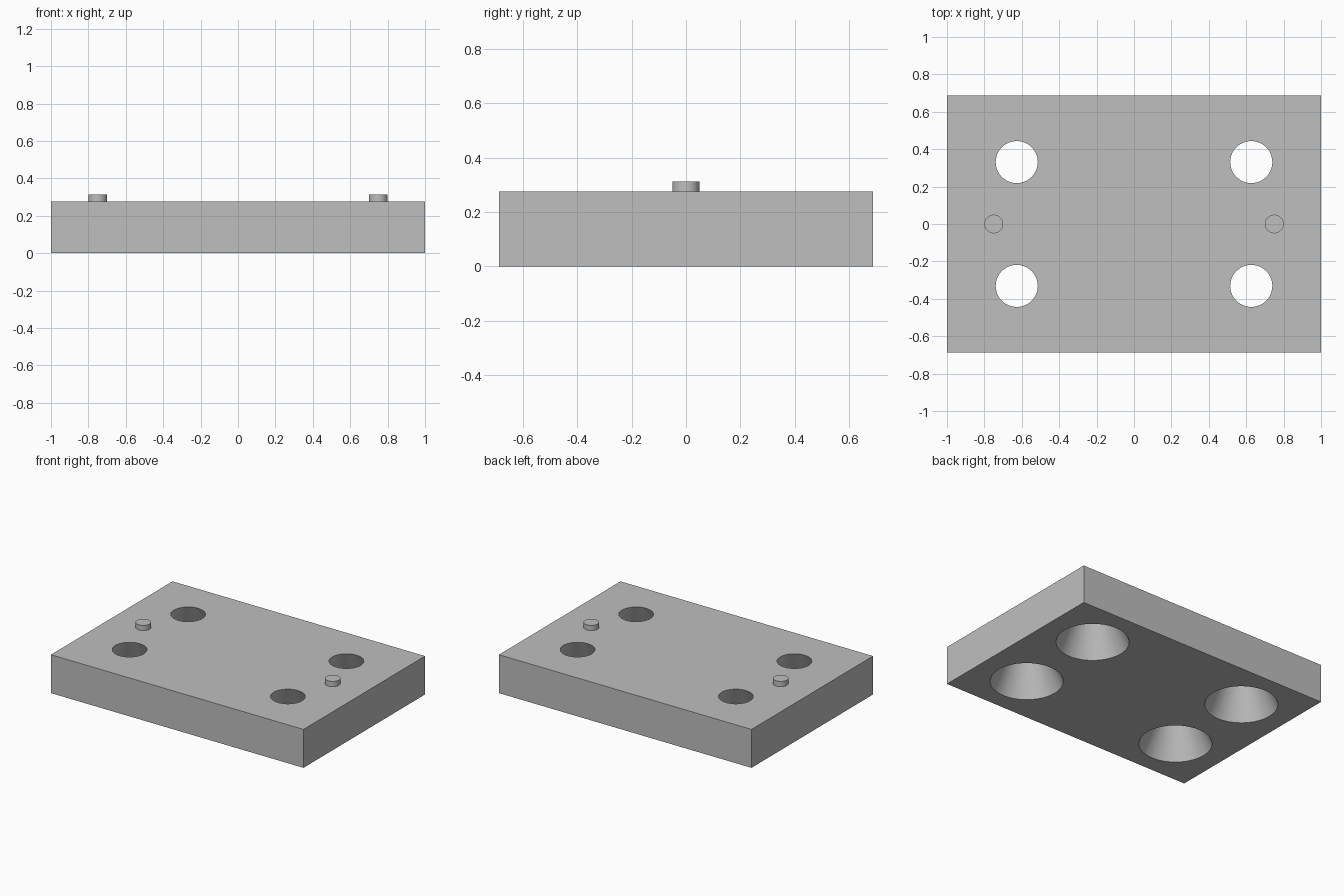
import bpy
import math

if "Cube" in bpy.data.objects:
    bpy.data.objects.remove(bpy.data.objects["Cube"])

grey = bpy.data.materials.new("plain_grey")
grey.diffuse_color = (0.52, 0.52, 0.52, 1)
grey.use_nodes = True
grey.node_tree.nodes["Principled BSDF"].inputs["Base Color"].default_value = grey.diffuse_color

PLATE_H = 0.275
PEG_TOP = 0.3125
HOLE_TOP, HOLE_BOTTOM = 0.1125, 0.2365


def cone(name, x, y, z0, z1, r0, r1, sides=64):
    bpy.ops.mesh.primitive_cone_add(vertices=sides, radius1=r0, radius2=r1,
                                    depth=z1 - z0, location=(x, y, (z0 + z1) / 2))
    ob = bpy.context.object
    ob.name = name
    ob.data.materials.append(grey)
    return ob


def smooth(ob):
    bpy.ops.object.select_all(action='DESELECT')
    ob.select_set(True)
    bpy.context.view_layer.objects.active = ob
    bpy.ops.object.shade_smooth_by_angle(angle=math.radians(30))


# Rectangular base plate
bpy.ops.mesh.primitive_cube_add(size=1, location=(0, 0, PLATE_H / 2))
plate = bpy.context.object
plate.name = "base_plate"
plate.scale = (2, 1.375, PLATE_H)
bpy.ops.object.transform_apply(location=True, rotation=False, scale=True)
plate.data.materials.append(grey)

# Four tapered through-holes, wide at the bottom
slope = (HOLE_BOTTOM - HOLE_TOP) / PLATE_H
over = 0.05
for sx in (-1, 1):
    for sy in (-1, 1):
        cutter = cone("hole_cutter", sx * 0.627, sy * 0.331, -over, PLATE_H + over,
                      HOLE_BOTTOM + slope * over, HOLE_TOP - slope * over)
        cutter.hide_render = True
        mod = plate.modifiers.new("hole", 'BOOLEAN')
        mod.operation = 'DIFFERENCE'
        mod.solver = 'EXACT'
        mod.object = cutter
        bpy.context.view_layer.objects.active = plate
        bpy.ops.object.modifier_apply(modifier=mod.name)
        bpy.data.objects.remove(cutter, do_unlink=True)
smooth(plate)

# Two locating pegs on top
for side, x in (("left", -0.75), ("right", 0.75)):
    smooth(cone(side + "_peg", x, 0, PLATE_H, PEG_TOP, 0.05, 0.05))
